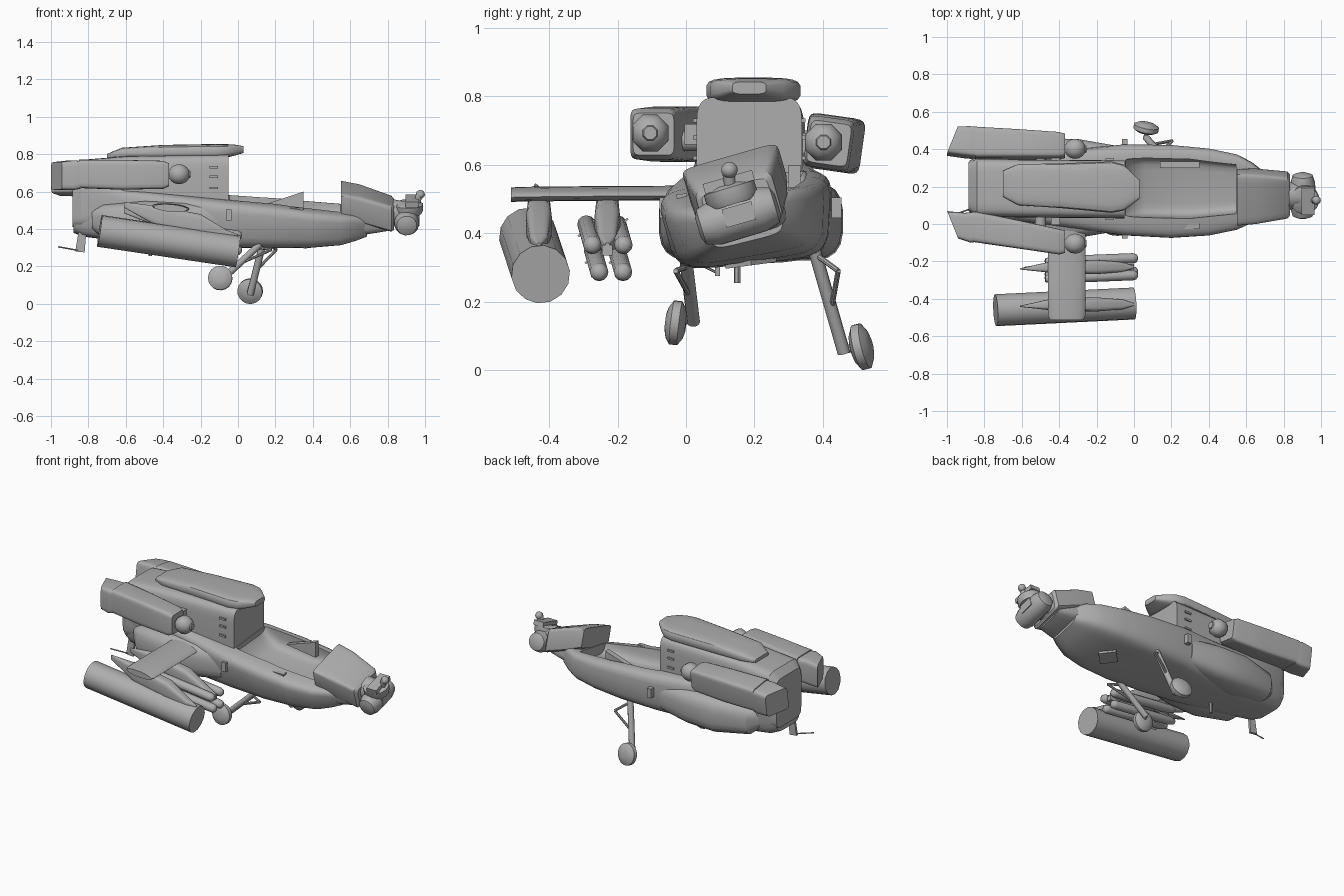
import bpy, bmesh, math
from mathutils import Vector

if "Cube" in bpy.data.objects:
    bpy.data.objects.remove(bpy.data.objects["Cube"])

grey = bpy.data.materials.new("airframe_grey")
grey.diffuse_color = (0.42, 0.42, 0.42, 1)
grey.use_nodes = True
grey.node_tree.nodes["Principled BSDF"].inputs["Base Color"].default_value = grey.diffuse_color


def smooth(ob, angle=32):
    bpy.ops.object.select_all(action='DESELECT')
    ob.select_set(True)
    bpy.context.view_layer.objects.active = ob
    bpy.ops.object.shade_smooth_by_angle(angle=math.radians(angle))


def skin(name, rings, angle=32):
    """Skin a list of point rings and cap both ends."""
    bm = bmesh.new()
    vs = [[bm.verts.new(p) for p in r] for r in rings]
    n = len(vs[0])
    for a, b in zip(vs, vs[1:]):
        for i in range(n):
            j = (i + 1) % n
            bm.faces.new((a[i], a[j], b[j], b[i]))
    bm.faces.new(vs[0][::-1])
    bm.faces.new(vs[-1])
    bmesh.ops.recalc_face_normals(bm, faces=bm.faces)
    me = bpy.data.meshes.new(name)
    bm.to_mesh(me)
    bm.free()
    me.materials.append(grey)
    ob = bpy.data.objects.new(name, me)
    bpy.context.collection.objects.link(ob)
    smooth(ob, angle)
    return ob


def section(x, cy, cz, hw, hh, roll=0, e=5, taper=0, shear=0, n=20):
    """Rounded rectangle across the x axis."""
    pts = []
    r = math.radians(roll)
    for i in range(n):
        a = (i + 0.5) * 2 * math.pi / n
        c, s = math.cos(a), math.sin(a)
        u = math.copysign(abs(c) ** (2 / e), c)
        v = math.copysign(abs(s) ** (2 / e), s)
        y, z = u * hw * (1 - taper * max(0, -v)), v * hh
        pts.append((x + shear * y, cy + y * math.cos(r) - z * math.sin(r),
                    cz + y * math.sin(r) + z * math.cos(r)))
    return pts


def loft(name, rows, angle=32, **kw):
    return skin(name, [section(*row, **kw) for row in rows], angle)


def lathe(name, p, axis, profile, n=16, angle=40):
    """Revolve (distance, radius) pairs about an axis through p."""
    p, w = Vector(p), Vector(axis).normalized()
    u = w.orthogonal().normalized()
    v = w.cross(u)
    rings = [[p + w * d + (u * math.cos(t) + v * math.sin(t)) * r
              for t in [(i + .5) * 2 * math.pi / n for i in range(n)]] for d, r in profile]
    return skin(name, rings, angle)


def rod(name, a, b, r, n=10):
    d = Vector(b) - Vector(a)
    return lathe(name, a, d, [(0, r), (d.length, r)], n)


def ball(name, p, r, axis=(1, 0, 0), n=16):
    prof = [(-r * math.cos(t), max(r * math.sin(t), r * .04))
            for t in [i * math.pi / 8 for i in range(9)]]
    return lathe(name, p, axis, prof, n, 50)


def box(name, c, size, roll=0):
    x, y, z = (s / 2 for s in size)
    r = math.radians(roll)
    ring = [(a * y * math.cos(r) - b * z * math.sin(r), a * y * math.sin(r) + b * z * math.cos(r))
            for a, b in ((-1, -1), (1, -1), (1, 1), (-1, 1))]
    return skin(name, [[(c[0] + sx, c[1] + p, c[2] + q) for p, q in ring] for sx in (-x, x)])


def hollow(ob, cutter):
    """Cut one object out of another and drop the cutter."""
    mod = ob.modifiers.new("cut", 'BOOLEAN')
    mod.operation, mod.solver, mod.object = 'DIFFERENCE', 'EXACT', cutter
    bpy.context.view_layer.update()
    mesh = bpy.data.meshes.new_from_object(ob.evaluated_get(bpy.context.evaluated_depsgraph_get()))
    ob.modifiers.clear()
    ob.data = mesh
    bpy.data.objects.remove(cutter)
    smooth(ob)


# Hull with rolled front, cockpit scoop cut out of it
hull = loft("hull", [
    (-.88, .20, .55, .14, .17, 0), (-.83, .20, .53, .165, .17, 0), (-.6, .195, .475, .18, .145, 1),
    (-.3, .19, .45, .215, .14, 3), (-.05, .188, .44, .245, .13, 5), (.2, .18, .43, .25, .12, 6),
    (.4, .178, .422, .235, .105, 8), (.55, .178, .422, .205, .09, 10),
    (.63, .175, .43, .165, .075, 12), (.69, .17, .43, .12, .055, 14)], taper=.16, n=28, e=6)
hollow(hull, loft("cockpit_cutter", [
    (-.045, .185, .70, .155, .16, 4), (-.01, .185, .69, .157, .2, 4), (.06, .183, .68, .16, .225, 5),
    (.3, .175, .66, .16, .225, 6), (.545, .16, .66, .135, .21, 10)], e=7, n=28))

# Rounded side fairings along the rear hull
for name, s in (("near_side_fairing", -1), ("far_side_fairing", 1)):
    c = .19 + s * .16
    loft(name, [(-.78, c - s * .05, .45, .05, .05), (-.72, c - s * .02, .44, .08, .09),
                (-.5, c, .435, .11, .115), (-.3, c, .435, .105, .11),
                (-.1, c - s * .01, .44, .08, .09)], e=3)

# Engine deck and rotor fairing above it
loft("engine_deck", [(-.885, .2, .57, .13, .16), (-.84, .195, .59, .155, .18),
                     (-.6, .19, .61, .155, .18), (-.05, .185, .62, .155, .18)], e=7, n=28)
loft("rotor_fairing", [
    (-.7, .215, .79, .07, .012), (-.62, .21, .805, .11, .03), (-.4, .205, .812, .12, .038),
    (-.12, .197, .817, .138, .038), (-.06, .195, .818, .125, .036), (-.02, .19, .822, .095, .03),
    (.03, .185, .825, .05, .018)], e=4)

# Engines, angled exhausts and intake balls
for side, cy, rear, cz, roll in (("near", -.095, -.015, .69, 0), ("far", .418, .432, .663, -8)):
    loft(side + "_engine", [(-.37, cy, cz, .06, .062, roll), (-.40, cy, cz, .068, .075, roll),
                            (-.62, (cy + rear) / 2, cz, .076, .08, roll),
                            (-.85, rear, cz + .005, .083, .076, roll)], e=8)
    out = -1 if side == "near" else 1
    skin(side + "_exhaust", [
        section(-.84, rear, cz, .081, .074, roll, 8),
        section(-.89, rear + .005 * out, cz - .002, .08, .08, roll, 8, shear=.2 * out),
        section(-.97, rear + .011, cz - .006, .073, .074, roll, 8, shear=.4 * out)])
    ball(side + "_intake_ball", (-.315, cy - .01 if out < 0 else .402, cz + .003), .058, n=8)
    lathe(side + "_intake_hub", (-.275, cy - .01 if out < 0 else .402, cz + .003), (1, 0, 0),
          [(0, .03), (.02, .02)], 8)
    rod(side + "_engine_mount", (-.5, rear, cz - .02), (-.5, .19, cz - .02), .03)
    box(side + "_mount_bracket", (-.42, .02 if out < 0 else .35, cz), (.05, .05, .06))

# Nose block and the keel below it
loft("nose", [(.55, .143, .566, .146, .062, 16), (.65, .148, .537, .14, .074, 16),
              (.82, .155, .482, .116, .074, 16), (.835, .155, .478, .10, .062, 16)], e=9)
loft("nose_keel", [(.56, .16, .47, .135, .06, 14), (.69, .163, .46, .125, .07, 15),
                   (.80, .158, .46, .10, .055, 16)])

# Sensor turret on the nose
up = Vector((0, -.29, .957))
across = (0, .957, .29)
lathe("turret_neck", (.83, .15, .485), (1, 0, 0), [(0, .075), (.06, .065)])
lathe("turret_drum", (.902, .152, .45), across,
      [(-.122, .03), (-.112, .054), (-.07, .067), (.07, .067), (.112, .054), (.122, .03)])
lathe("turret_base", Vector((.912, .14, .485)), up,
      [(0, .07), (.02, .078), (.05, .078), (.06, .06)])
box("sensor_window", (.96, .155, .455), (.02, .09, .055), 16)
box("upper_sensor", (.93, .125, .55), (.07, .15, .03), 16)
ball("upper_sensor_ball", (.975, .127, .585), .024, across)
rod("sensor_post", (.955, .13, .53), (.972, .122, .595), .018)

# Stub wing along y
wing = []
for y, z, h in ((.06, .518, .1), (-.3, .516, .1), (-.49, .514, .1), (-.512, .512, .09)):
    wing.append([(-.36 + h * math.cos(t), y, z - .08 * h * math.cos(t) + .02 * math.sin(t))
                 for t in [i * math.pi / 8 for i in range(16)]])
skin("stub_wing", wing)

# Swept pylons below the wing
for name, y, tip in (("outer_pylon", -.43, .53), ("inner_pylon", -.23, .50)):
    loft(name, [(-.61, y - .01, tip, .003, .015), (-.43, y, .468, .033, .055),
                (-.2, y, .425, .038, .055), (-.06, y, .372, .026, .022),
                (0, y, .362, .006, .01)], e=4)

# Outer store tube
store = Vector((-.74, -.036, .11))
lathe("outer_store", (0, -.425, .28), store, [(0, .086), (store.length, .086)], 14)

# Cluster of four small stores with rail
for j, z, pair in ((0, .283, (-.253, -.183)), (1, .362, (-.273, -.182))):
    for i, y in enumerate(pair):
        lathe(f"small_store_{i}{j}", (.02, y, z), (-.5, -.02, .07),
              [(0, .01), (.008, .022), (.025, .027), (.46, .027), (.5, .018)], 12)
        box(f"small_store_fins_{i}{j}", (-.38, y - .015, z + .055), (.07, .075, .006), 45)
box("store_rail", (-.18, -.23, .35), (.36, .03, .03))
lathe("rail_tail", (-.4, -.232, .40), (-1, 0, .12), [(0, .028), (.06, .022), (.19, .003)], 8)

# Landing gear: struts, braces and wheels
for side, top, foot, hub, axis, r in (
        ("near", (.12, 0, .32), (-.075, .022, .14), (-.095, -.03, .138), (.05, 1, -.12), .065),
        ("far", (.145, .37, .37), (.065, .462, .05), (.065, .513, .068), (.2, 1, .25), .068)):
    rod(side + "_strut", top, foot, .019)
    rod(side + "_axle", (foot[0], foot[1], foot[2] + .01), hub, .012)
    lathe(side + "_wheel", hub, axis, [(-.03, .025), (-.025, .045), (-.012, r), (.012, r),
                                       (.025, .045), (.03, .025)], 18, 50)
    mid = Vector(top).lerp(Vector(foot), .6)
    knee = Vector((top[0] + .06, top[1] + (-.03 if side == "near" else .075), .29))
    rod(side + "_brace", knee, mid, .008, 8)
    rod(side + "_brace_link", knee, Vector(top).lerp(Vector(foot), .1), .008, 8)

# Small fittings: tail fin, belly hatch, steps, handholds, cockpit panel
skin("tail_fin", [[(-.87, y, .28), (-.82, y, .275), (-.81, y, .4), (-.85, y, .4)]
                  for y in (.085, .10)])
rod("tail_probe", (-.85, .09, .285), (-.96, .05, .305), .004, 6)
skin("belly_hatch", [[(.36 + .075 * a, .19 + .075 * b, .314 + .01 * b + dz)
                      for a, b in ((1, 0), (0, 1), (-1, 0), (0, -1))] for dz in (-.008, .012)])
rod("belly_antenna", (-.47, .15, .34), (-.47, .15, .255), .01, 6)
for y in (-.062, .44):
    box("side_step", (-.05, y, .475), (.03, .03, .06))
for z in (.62, .68, .73):
    for y in (.03, .34):
        box("handhold", (-.13, y, z), (.045, .018, .012))
box("sill_pad", (.27, -.012, .505), (.16, .03, .02), 6)
skin("cockpit_panel", [[(.14, y, .53), (.35, y, .50), (.35, y, .60)] for y in (.30, .335)])
